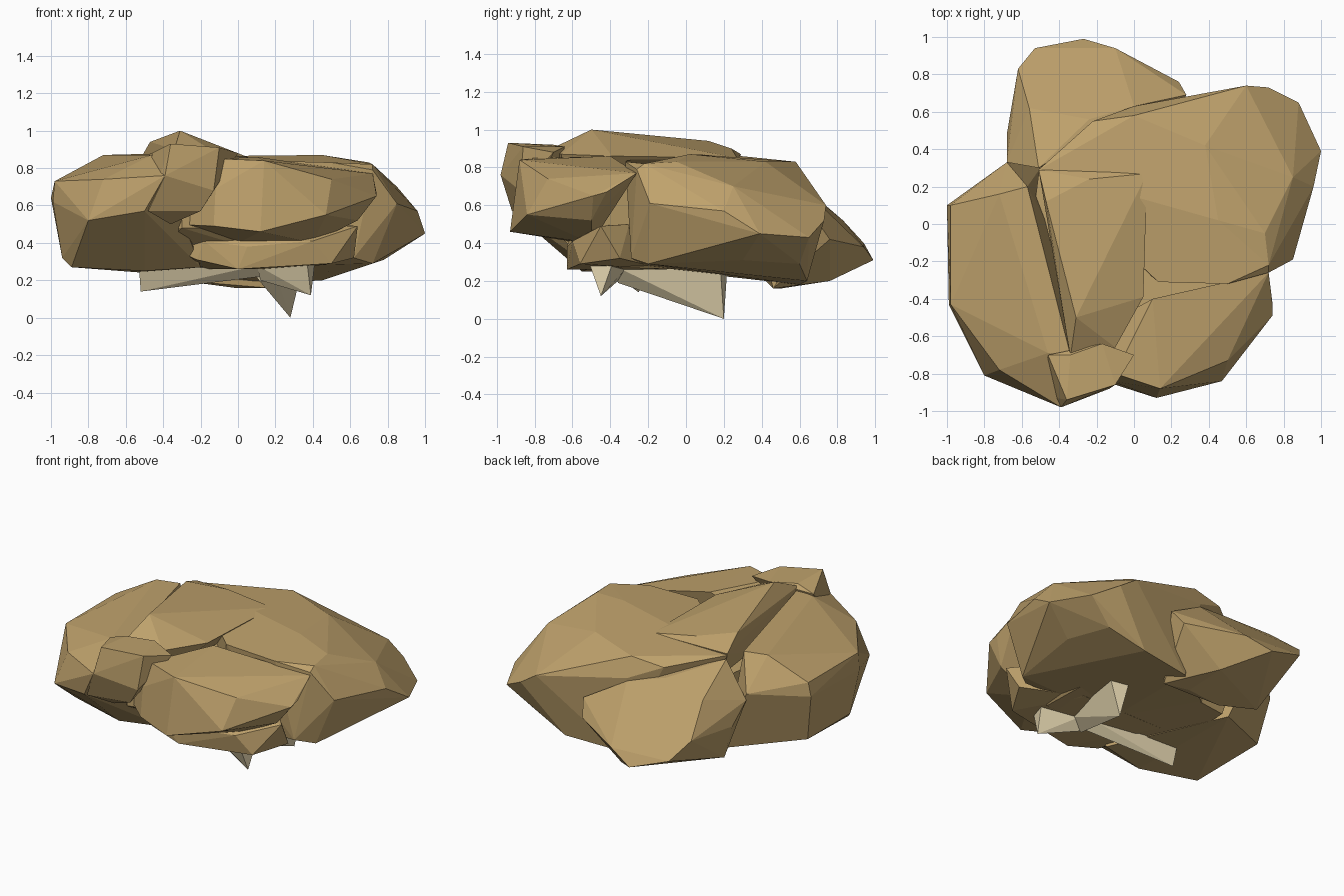
import bpy, bmesh, math


def material(name, rgb):
    m = bpy.data.materials.new(name)
    m.diffuse_color = (*rgb, 1)
    return m


foliage = material("foliage", (0.52, 0.36, 0.15))
bark = material("pale_bark", (0.78, 0.67, 0.43))


def faceted(name, points, mat):
    """Flat-shaded solid wrapped tightly around a few corner points."""
    bm = bmesh.new()
    for p in points:
        bm.verts.new(p)
    res = bmesh.ops.convex_hull(bm, input=bm.verts[:])
    junk = {g for k in ("geom_interior", "geom_unused") for g in res[k]
            if isinstance(g, bmesh.types.BMVert)}
    bmesh.ops.delete(bm, geom=list(junk), context='VERTS')
    bmesh.ops.dissolve_limit(bm, angle_limit=math.radians(6),
                             verts=bm.verts[:], edges=bm.edges[:])
    bmesh.ops.recalc_face_normals(bm, faces=bm.faces[:])
    me = bpy.data.meshes.new(name)
    bm.to_mesh(me)
    bm.free()
    me.materials.append(mat)
    ob = bpy.data.objects.new(name, me)
    bpy.context.collection.objects.link(ob)
    return ob


# left lobe
faceted("left_lobe", [
    (-1.0, .10, .64), (-.98, .10, .73), (-.98, -.43, .73), (-.99, -.43, .62),
    (-.72, -.78, .74), (-.80, -.81, .52), (-.39, -.98, .76), (-.50, -.92, .57),
    (-.68, .33, .66), (-.72, .16, .87), (-.57, .20, .87), (-.52, -.35, .87),
    (-.46, -.69, .87), (-.34, -.70, .88), (-.94, -.40, .32), (-.94, .05, .32),
    (-.89, -.46, .27), (-.50, -.55, .25), (-.50, .30, .24), (-.20, -.50, .27)], foliage)

# high crest running along the central crease
faceted("crest", [
    (-.31, -.50, 1.0), (-.34, -.71, .90), (-.40, -.12, .96), (-.47, .12, .94),
    (-.51, .29, .87), (.05, -.39, .86), (.07, .27, .85), (-.24, .24, .90),
    (-.10, -.66, .87), (-.30, -.60, .50), (-.40, .20, .50)], foliage)

# front knob between the left and front lobes
faceted("front_knob", [
    (-.36, -.94, .93), (-.10, -.86, .91), (0, -.70, .88), (-.17, -.64, .91),
    (-.34, -.70, .92), (-.46, -.70, .88), (-.39, -.98, .76), (-.13, -.88, .68),
    (-.20, -.86, .57), (-.36, -.80, .50), (-.48, -.92, .57)], foliage)

# front lobe
faceted("front_lobe", [
    (-.13, -.85, .49), (.12, -.93, .46), (.47, -.84, .55), (.14, -.88, .84),
    (.50, -.73, .74), (.74, -.49, .65), (.74, -.42, .67), (.72, -.26, .77),
    (.50, -.45, .79), (.10, -.40, .86), (-.12, -.84, .69), (-.10, -.80, .85),
    (.64, -.50, .52), (-.36, -.65, .50), (.40, -.50, .40), (0, -.55, .40)], foliage)

# large right lobe
faceted("right_lobe", [
    (.60, .74, .60), (.72, .73, .52), (.88, .65, .43), (1.0, .39, .45),
    (.96, .20, .57), (.85, -.19, .61), (.72, -.26, .79), (.72, -.22, .82),
    (.45, .02, .87), (.70, -.05, .83), (.50, -.32, .83), (.13, -.31, .84),
    (0, .58, .83), (.38, .42, .83), (.85, .25, .70), (.0, .63, .70), (-.22, .55, .80),
    (-.51, .29, .86), (.72, -.20, .29), (.62, -.29, .32), (.78, .30, .31),
    (.70, .60, .29), (.45, .64, .20), (.10, .60, .18), (0, -.20, .27),
    (-.30, .30, .25)], foliage)

# low back lobe
faceted("back_lobe", [
    (-.68, .33, .62), (-.68, .48, .50), (-.62, .83, .52), (-.53, .94, .40),
    (-.27, .99, .31), (-.10, .94, .38), (.24, .76, .42), (.28, .69, .52),
    (-.56, .62, .70), (-.51, .30, .84), (-.24, .56, .74), (0, .63, .68),
    (-.02, .50, .16), (.15, .46, .16), (-.32, .42, .20), (-.05, .76, .20),
    (-.60, .45, .26)], foliage)

# lower shelf under the front lobe
faceted("lower_shelf", [
    (-.33, -.55, .36), (-.18, -.62, .41), (.05, -.63, .38), (.40, -.60, .41),
    (.64, -.45, .49), (.62, -.35, .32), (.50, -.56, .29), (0, -.63, .26),
    (-.22, -.60, .31), (-.20, -.40, .50), (.50, -.30, .50), (.30, -.10, .26),
    (-.30, -.10, .26)], foliage)

# hidden core closing the gaps between lobes
faceted("inner_core", [
    (x, y, z) for x, y in ((-.60, -.45), (-.30, -.75), (.25, -.58), (.60, -.20),
                           (.50, .40), (-.50, .35)) for z in (.48, .72)] + [
    (-.50, -.40, .27), (.40, -.35, .27), (.40, .40, .25), (-.45, .30, .24)], foliage)

# three stubby branches meeting below the canopy, wedge shaped with a keel
hub = (.12, -.36)
for name, (tx, ty, tz), keel, width in (
        ("rear_branch", (.28, .20, .0), .19, .07),
        ("right_branch", (.39, -.45, .12), .20, .06),
        ("left_branch", (-.52, -.25, .14), .22, .06)):
    dx, dy = tx - hub[0], ty - hub[1]
    n = math.hypot(dx, dy)
    sx, sy = -dy / n * width, dx / n * width
    pts = [(*hub, keel), (tx, ty, tz)]
    for t in (0, 1):
        for s in (-1, 1):
            pts.append((hub[0] + dx * t + s * sx, hub[1] + dy * t + s * sy, .28))
    faceted(name, pts, bark)
